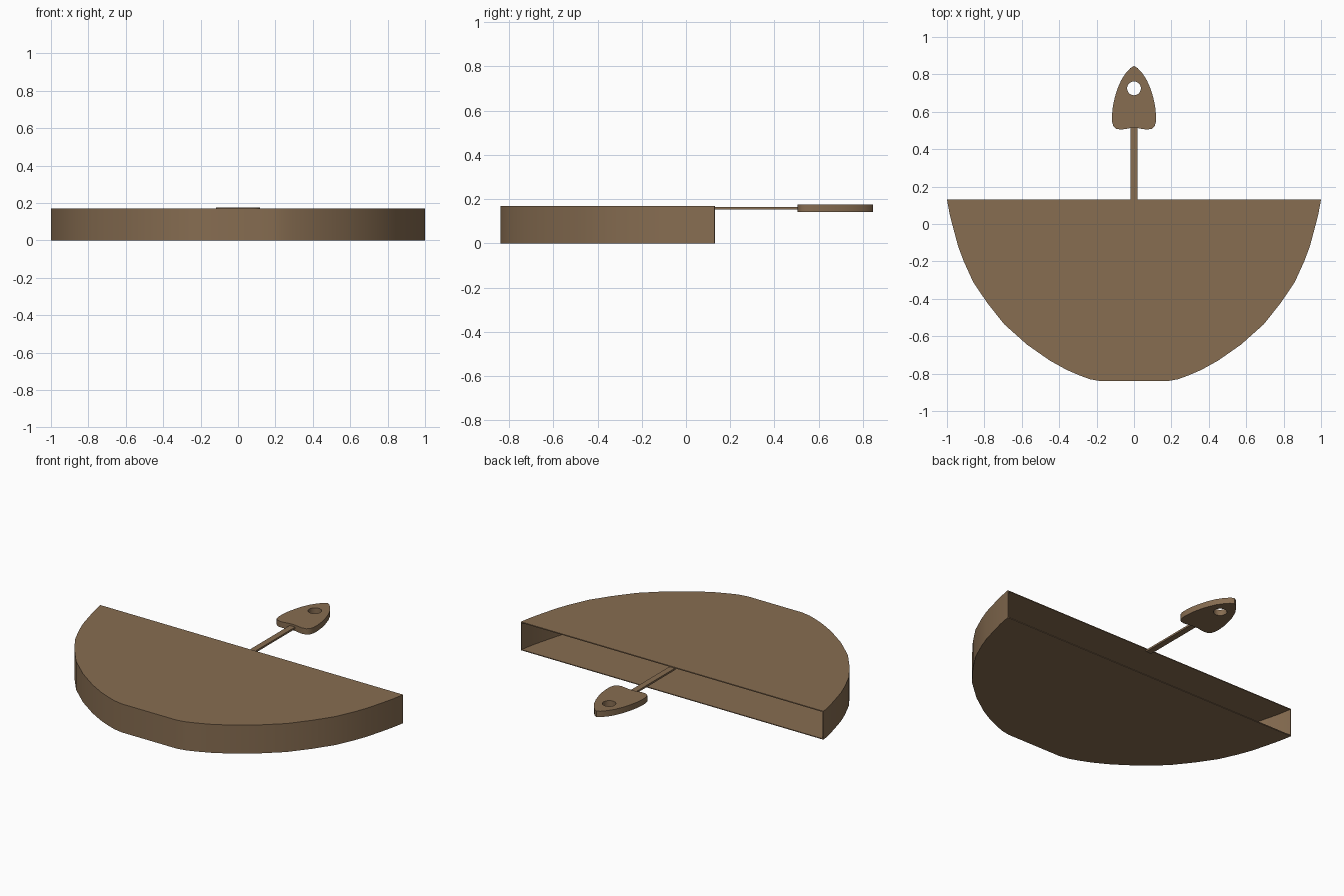
import bpy, bmesh, math

if "Cube" in bpy.data.objects:
    bpy.data.objects.remove(bpy.data.objects["Cube"])

brown = bpy.data.materials.new("brown leather")
brown.diffuse_color = (0.242, 0.153, 0.083, 1)
brown.use_nodes = True
brown.node_tree.nodes["Principled BSDF"].inputs["Base Color"].default_value = brown.diffuse_color


def select_only(obj):
    bpy.ops.object.select_all(action='DESELECT')
    obj.select_set(True)
    bpy.context.view_layer.objects.active = obj


def add_mesh(name, bm):
    mesh = bpy.data.meshes.new(name)
    bm.to_mesh(mesh)
    bm.free()
    obj = bpy.data.objects.new(name, mesh)
    bpy.context.collection.objects.link(obj)
    mesh.materials.append(brown)
    return obj


# Pouch shell: rounded half outline, hollow, open along the straight back edge
H = 0.17
half = [(1, .13), (.985, .05), (.967, -.02), (.94, -.12), (.91, -.2), (.86, -.31),
        (.786, -.42), (.695, -.535), (.572, -.645), (.45, -.73),
        (.36, -.78), (.29, -.81), (.235, -.83), (.18, -.84)]
outline = [(-x, y) for x, y in half] + half[::-1]
bm = bmesh.new()
low = [bm.verts.new((x, y, 0)) for x, y in outline]
top = [bm.verts.new((x, y, H)) for x, y in outline]
bm.faces.new(top)
bm.faces.new(low[::-1])
for i in range(len(outline) - 1):
    bm.faces.new((low[i], low[i + 1], top[i + 1], top[i]))
pouch = add_mesh("pouch_shell", bm)
solid = pouch.modifiers.new("wall thickness", 'SOLIDIFY')
solid.thickness = 0.008
solid.offset = -1
select_only(pouch)
bpy.ops.object.modifier_apply(modifier=solid.name)
bpy.ops.object.shade_smooth_by_angle(angle=math.radians(30))

# Pull strap: thin flat strip from the opening to the tab
bm = bmesh.new()
bmesh.ops.create_cube(bm, size=1)
for v in bm.verts:
    v.co = (v.co.x * 0.036, 0.32 + v.co.y * 0.395, 0.159 + v.co.z * 0.011)
add_mesh("pull_strap", bm)

# Pull tab: pointed plate with a round hole
tab_half = [(.02, .833), (.045, .805), (.068, .77), (.088, .725), (.102, .68),
            (.113, .63), (.118, .58), (.117, .545), (.11, .522), (.095, .509),
            (.07, .505), (.045, .508), (.02, .513)]
tab = [(0, .845)] + tab_half + [(-x, y) for x, y in tab_half[::-1]]
hole = [(.037 * math.cos(a * math.tau / 24), .725 + .037 * math.sin(a * math.tau / 24))
        for a in range(24)]
curve = bpy.data.curves.new("pull_tab", 'CURVE')
curve.dimensions = '2D'
curve.fill_mode = 'BOTH'
curve.extrude = 0.0175
for loop in (tab, hole):
    s = curve.splines.new('POLY')
    s.points.add(len(loop) - 1)
    for p, (x, y) in zip(s.points, loop):
        p.co = (x, y, 0, 1)
    s.use_cyclic_u = True
curve.materials.append(brown)
pull = bpy.data.objects.new("pull_tab", curve)
pull.location.z = 0.159
bpy.context.collection.objects.link(pull)
select_only(pull)
bpy.ops.object.convert(target='MESH')
bm = bmesh.new()
bm.from_mesh(pull.data)
bmesh.ops.remove_doubles(bm, verts=bm.verts, dist=1e-4)
bmesh.ops.recalc_face_normals(bm, faces=bm.faces)
bm.to_mesh(pull.data)
bm.free()
bpy.ops.object.shade_smooth_by_angle(angle=math.radians(40))
